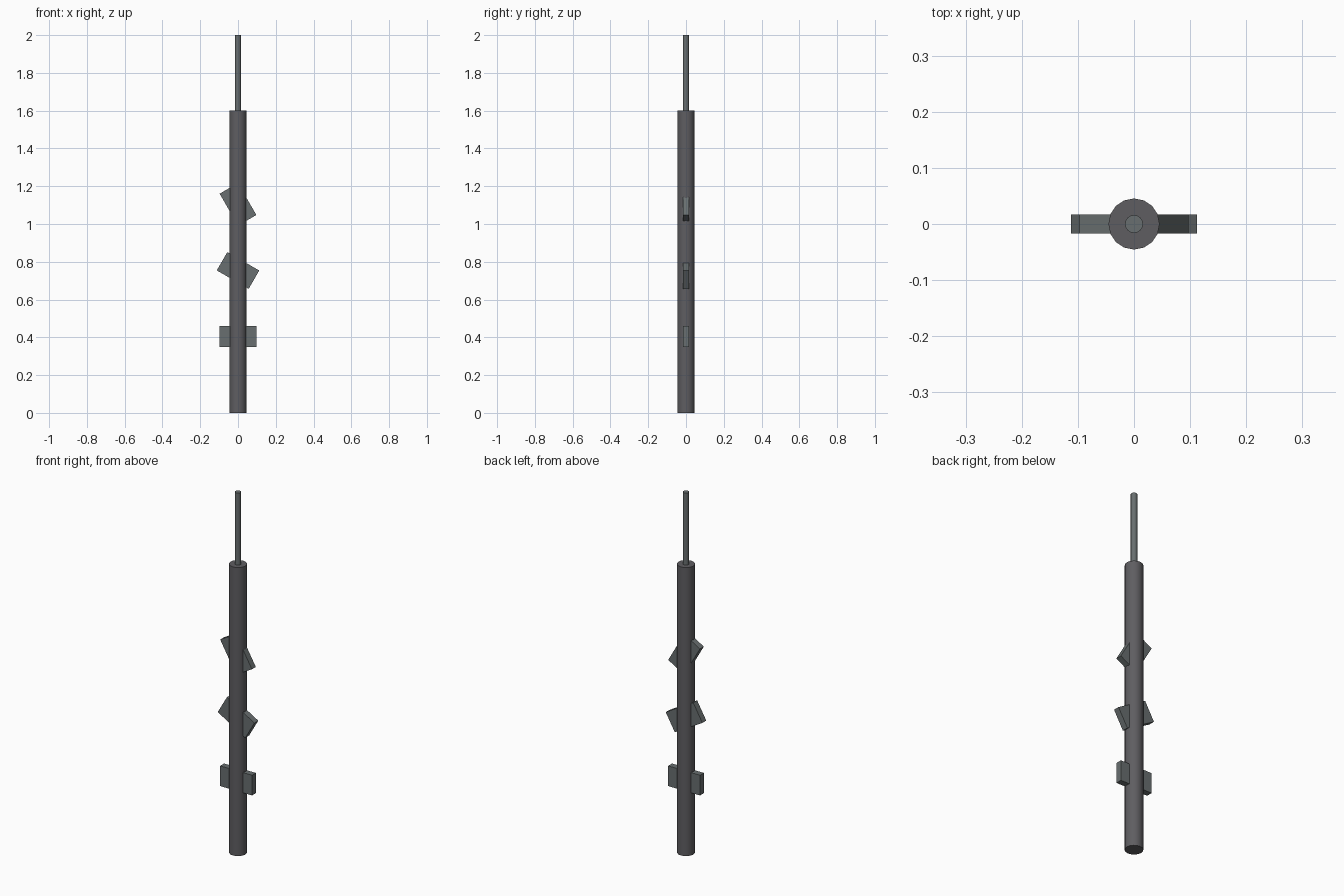
import bpy
from math import radians

if "Cube" in bpy.data.objects:
    bpy.data.objects.remove(bpy.data.objects["Cube"])


def material(name, color):
    mat = bpy.data.materials.new(name)
    mat.diffuse_color = (*color, 1)
    mat.use_nodes = True
    mat.node_tree.nodes["Principled BSDF"].inputs["Base Color"].default_value = mat.diffuse_color
    return mat


shaft_grey = material("shaft_grey", (0.113, 0.111, 0.12))
metal_grey = material("metal_grey", (0.14, 0.158, 0.16))


def cylinder(name, radius, z0, z1, mat, sides=16):
    bpy.ops.mesh.primitive_cylinder_add(
        vertices=sides, radius=radius, depth=z1 - z0, location=(0, 0, (z0 + z1) / 2))
    ob = bpy.context.object
    ob.name = name
    ob.data.materials.append(mat)
    bpy.ops.object.shade_smooth_by_angle(angle=radians(30))
    return ob


def plate(name, z, tilt, mat):
    bpy.ops.mesh.primitive_cube_add(size=1, location=(0, 0, z))
    ob = bpy.context.object
    ob.name = name
    ob.scale = (0.195, 0.034, 0.112)
    ob.rotation_euler = (0, radians(tilt), 0)
    ob.data.materials.append(mat)
    return ob


# Main shaft and the thin rod on top
cylinder("main_shaft", 0.0455, 0.0, 1.6, shaft_grey)
cylinder("top_rod", 0.016, 1.6, 2.0, metal_grey)

# Flat plates through the shaft, each tilted 30 degrees more than the last
for i in range(3):
    plate(f"side_plate_{i + 1}", 0.404 + 0.35 * i, 30 * i, metal_grey)
